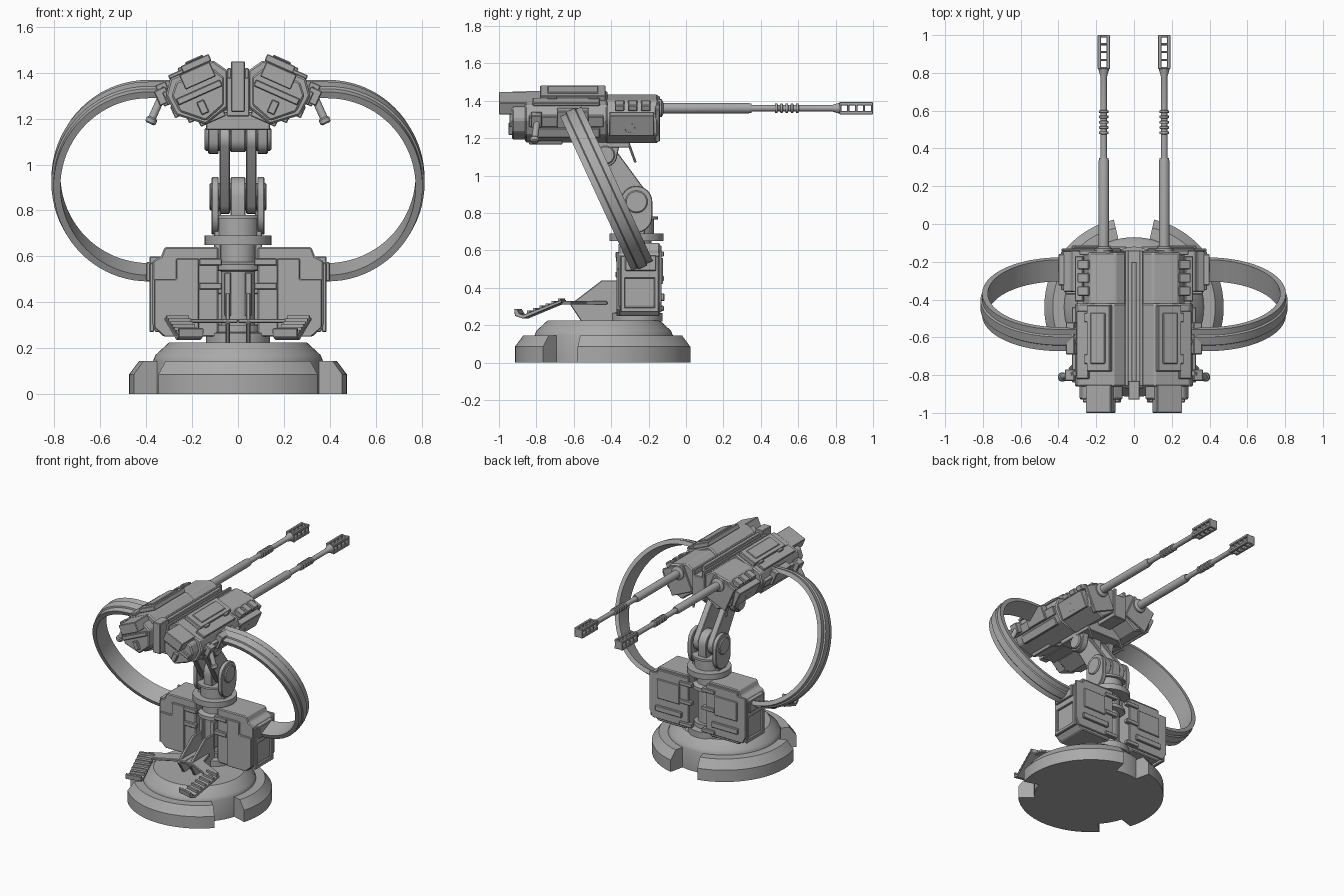
import bpy, bmesh
from math import radians, sin, cos, pi, atan2
from mathutils import Matrix, Vector

if "Cube" in bpy.data.objects:
    bpy.data.objects.remove(bpy.data.objects["Cube"])

grey = bpy.data.materials.new("gunmetal_grey")
grey.use_nodes = True
COLOUR = (0.4, 0.4, 0.4, 1)
grey.diffuse_color = COLOUR
grey.node_tree.nodes["Principled BSDF"].inputs["Base Color"].default_value = COLOUR


def finish(bm, name, mirror=False, bevel=0.0, smooth=False, mat=None):
    if mat:
        bm.transform(mat)
    bmesh.ops.recalc_face_normals(bm, faces=bm.faces)
    me = bpy.data.meshes.new(name)
    bm.to_mesh(me)
    bm.free()
    me.materials.append(grey)
    ob = bpy.data.objects.new(name, me)
    bpy.context.collection.objects.link(ob)
    if smooth:
        bpy.ops.object.select_all(action='DESELECT')
        ob.select_set(True)
        bpy.context.view_layer.objects.active = ob
        bpy.ops.object.shade_smooth_by_angle(angle=radians(30))
    if bevel:
        mod = ob.modifiers.new("Bevel", 'BEVEL')
        mod.width, mod.segments = bevel, 1
        mod.limit_method = 'ANGLE'
    if mirror:
        mod = ob.modifiers.new("Mirror", 'MIRROR')
        mod.use_mirror_merge = False
    return ob


def prism(name, pts, axis, a, b, mirror=True, bevel=0.004, smooth=False, mat=None):
    place = {'x': lambda p, t: (t, p[0], p[1]), 'y': lambda p, t: (p[0], t, p[1]),
             'z': lambda p, t: (p[0], p[1], t)}[axis]
    bm = bmesh.new()
    lo, hi = ([bm.verts.new(place(p, t)) for p in pts] for t in (a, b))
    bm.faces.new(lo)
    bm.faces.new(hi)
    for i in range(len(pts)):
        j = (i + 1) % len(pts)
        bm.faces.new((lo[i], lo[j], hi[j], hi[i]))
    return finish(bm, name, mirror, bevel, smooth, mat)


def box(name, x, y, z, **kw):
    rect = [(x[0], z[0]), (x[1], z[0]), (x[1], z[1]), (x[0], z[1])]
    return prism(name, rect, 'y', y[0], y[1], **kw)


def revolve(name, profile, mat, mirror=False, steps=48, start=0.0, angle=2 * pi, closed=False):
    bm = bmesh.new()
    rot = Matrix.Rotation(start, 3, 'Z')
    vs = [bm.verts.new(rot @ Vector((r, 0, h))) for r, h in profile]
    es = [bm.edges.new(e) for e in zip(vs, vs[1:])]
    if closed:
        face = bm.faces.new(vs)
        geom = [face]
        end = bmesh.ops.spin(bm, geom=geom, axis=(0, 0, 1), angle=angle, steps=steps, use_duplicate=False)
        if face.is_valid is False or not any(f.verts[:] and set(f.verts) == set(vs) for f in bm.faces):
            bm.faces.new(vs)
    else:
        bmesh.ops.spin(bm, geom=vs + es, axis=(0, 0, 1), angle=angle, steps=steps)
    bmesh.ops.remove_doubles(bm, verts=bm.verts, dist=0.0001)
    return finish(bm, name, mirror, 0, True, mat)


def rod(name, p, q, r, mirror=True, steps=24):
    p, q = Vector(p), Vector(q)
    mat = Matrix.Translation(p) @ (q - p).to_track_quat('Z', 'Y').to_matrix().to_4x4()
    h = (q - p).length
    e = min(0.006, r / 4)
    return revolve(name, [(0, 0), (r - e, 0), (r, e), (r, h - e), (r - e, h), (0, h)], mat, mirror, steps)


def capsule(p, rp, q, rq, n=12):
    a = atan2(q[1] - p[1], q[0] - p[0])
    arc = lambda c, r, s: [(c[0] + r * cos(s + pi * i / n), c[1] + r * sin(s + pi * i / n)) for i in range(n + 1)]
    return arc(p, rp, a + pi / 2) + arc(q, rq, a - pi / 2)


# Round base: core, and three outer segments separated by notches
BASE = Matrix.Translation((0, -0.44, 0))
revolve("base_core", [(0, 0), (.37, 0), (.37, .145), (.36, .17), (.30, .225), (0, .225)], BASE, steps=64)
for k in range(3):
    revolve(f"base_segment_{k + 1}", [(.35, 0), (.475, 0), (.475, .085), (.43, .145), (.35, .145)], BASE,
            steps=24, start=radians(103 + 120 * k), angle=radians(94), closed=True)

# Mast with collars
MAST = Matrix.Translation((0, -0.265, 0))
revolve("mast", [(0, .22), (.14, .22), (.14, .265), (.1, .27), (.1, .3), (.075, .3), (.075, .535), (.11, .54),
                 (.11, .565), (.08, .575), (.08, .65), (.145, .65), (.145, .69), (.095, .69), (.095, .765),
                 (.115, .765), (.115, .78), (0, .78)], MAST)
box("mast_strut", (.075, .105), (-.31, -.22), (.55, .8))
box("mast_front_rib", (.03, .06), (-.36, -.30), (.34, .53))

# Foot controls
prism("pedal_gusset", [(-.62, .31), (-.45, .44), (-.34, .44), (-.34, .22), (-.56, .22)], 'x', .035, .055)
prism("pedal_arm", [(0, -.42), (.07, -.42), (.10, -.53), (.28, -.62), (.28, -.69), (.22, -.69), (.06, -.61),
                    (0, -.61)], 'z', .31, .328)
PEDAL = Matrix.Translation((.235, -.78, 0)) @ Matrix.Rotation(radians(-14), 4, 'Z')
prism("pedal", [(.13, .335), (.13, .32), (-.08, .235), (-.125, .25), (-.13, .285), (-.115, .288), (-.1, .262),
                (-.08, .255)], 'x', -.055, .055, mat=PEDAL, bevel=.002)
for i in range(6):
    y = -.06 + i * .034
    box(f"pedal_tread_{i + 1}", (-.05, .05), (y, y + .014), (.258 + i * .0127, .279 + i * .0127),
        mat=PEDAL, bevel=0)

# Ammunition boxes
prism("ammo_box", [(.085, .27), (.1, .25), (.325, .25), (.372, .3), (.372, .58), (.335, .6), (.32, .64), (.085, .64)],
      'y', -.36, -.14, bevel=.006)
prism("ammo_box_front_plate", [(.17, .25), (.32, .25), (.365, .29), (.365, .5), (.27, .5), (.27, .59), (.17, .59)],
      'y', -.372, -.35)
prism("ammo_box_back_plate", [(.07, .27), (.36, .27), (.385, .32), (.385, .6), (.32, .6), (.32, .625), (.07, .625)],
      'y', -.145, -.13)
box("back_rail", (.12, .33), (-.135, -.115), (.33, .37))
box("back_panel", (.14, .32), (-.135, -.122), (.42, .56))
for i, z in enumerate((.29, .45, .58)):
    box(f"back_latch_{i + 1}", (.04, .14), (-.15, -.118), (z - .014, z + .014))
for i, z in enumerate((.47, .575)):
    box(f"front_latch_{i + 1}", (.07, .17), (-.378, -.35), (z - .015, z + .015))
for i, (y, z) in enumerate([((-.35, -.325), (.27, .57)), ((-.17, -.145), (.27, .57)),
                            ((-.34, -.16), (.27, .295)), ((-.34, -.16), (.45, .57))]):
    box(f"side_frame_{i + 1}", (.365, .386), y, z)
box("chute_clamp", (.34, .4), (-.325, -.16), (.49, .575))

# Curved feed chutes, a channel section swept round a tilted arc
DIR, NORMAL = Vector((0, -.42, .908)), Vector((0, .908, .42))
SECTION = [(-.063, -.016), (.063, -.016), (.063, .014), (.03, .014), (.024, .023), (-.024, .023), (-.03, .014),
           (-.063, .014)]
path = []
for i in range(41):
    t = pi / 2 - pi * i / 40
    path.append((Vector((.39 + .4 * cos(t), -.425 - .185 * sin(t), .93 + .4 * sin(t))),
                 Vector((cos(t), 0, 0)) + DIR * sin(t)))
path.insert(0, (path[0][0] - Vector((.12, 0, 0)), path[0][1]))
path.append((path[-1][0] - Vector((.04, 0, 0)), path[-1][1]))
bm = bmesh.new()
rings = [[bm.verts.new(c + NORMAL * a + rad * b) for a, b in SECTION] for c, rad in path]
for r0, r1 in zip(rings, rings[1:]):
    for i in range(len(SECTION)):
        j = (i + 1) % len(SECTION)
        bm.faces.new((r0[i], r0[j], r1[j], r1[i]))
bm.faces.new(rings[0])
bm.faces.new(rings[-1])
finish(bm, "feed_chute", mirror=True, smooth=True)

# Yoke, lifting arm and upper pivot
LOW, HIGH = (-.265, .86), (-.43, 1.11)
prism("yoke_cheek", capsule((-.265, .78), .085, LOW, .085), 'x', .084, .115, smooth=True)
prism("yoke_knuckle", capsule((-.265, .78), .08, LOW, .085), 'x', -.033, .033, mirror=False, smooth=True)
rod("yoke_pin", (-.125, *LOW), (.125, *LOW), .06, mirror=False)
prism("lifting_arm", capsule(LOW, .075, HIGH, .06), 'x', .035, .08, smooth=True)
prism("pivot_bracket", capsule(HIGH, .063, (-.43, 1.19), .08), 'x', .084, .13, smooth=True)
rod("pivot_pin", (-.145, *HIGH), (.145, *HIGH), .05, mirror=False)
prism("pivot_knuckle", capsule(HIGH, .055, (-.43, 1.2), .06), 'x', -.033, .033, mirror=False, smooth=True)
box("cradle_base", (-.14, .14), (-.58, -.3), (1.15, 1.23), mirror=False)

# Centre spine between the gun housings
box("spine", (-.05, .05), (-.87, -.14), (1.21, 1.38), mirror=False)
box("spine_rail", (.028, .048), (-.86, -.14), (1.37, 1.42))
box("spine_ridge", (-.014, .014), (-.84, -.2), (1.37, 1.43), mirror=False)
box("spine_rear_block", (-.03, .03), (-.93, -.83), (1.23, 1.45), mirror=False)

# Gun housings
prism("housing", [(.045, 1.41), (.11, 1.455), (.295, 1.375), (.315, 1.3), (.27, 1.215), (.14, 1.175), (.045, 1.25)],
      'y', -.86, -.42, bevel=.008)
prism("housing_front", [(.045, 1.4), (.1, 1.435), (.235, 1.4), (.27, 1.31), (.25, 1.22), (.14, 1.17), (.045, 1.24)],
      'y', -.43, -.15, bevel=.008)
prism("housing_rear", [(.06, 1.38), (.11, 1.42), (.27, 1.36), (.29, 1.3), (.255, 1.23), (.14, 1.19), (.06, 1.26)],
      'y', -.93, -.85, bevel=.008)
ROLL = Matrix.Translation((.17, 0, 1.33)) @ Matrix.Rotation(radians(24), 4, 'Y')
for name, x, y, z in [
    ("rear_block", (-.09, .055), (-1, -.85), (.02, .09)), ("top_cover", (-.1, .035), (-.78, -.43), (.09, .122)),
    ("top_cover_panel", (-.075, .01), (-.74, -.47), (.12, .13)), ("side_rail", (.12, .153), (-.84, -.44), (-.01, .05)),
    ("top_step", (.03, .1), (-.82, -.46), (.09, .108)), ("rear_ledge", (-.1, .11), (-.945, -.88), (-.03, .0)),
    ("lower_cheek", (.1, .147), (-.8, -.46), (-.075, -.02)), ("rear_latch", (.0, .035), (-.95, -.9), (-.11, -.05)),
    ("front_cheek", (.09, .135), (-.41, -.17), (-.07, .05)), ("chute_inlet", (.12, .17), (-.69, -.52), (-.01, .09)),
    ("under_block", (-.06, .06), (-.84, -.66), (-.155, -.1)), ("front_collar", (-.08, .1), (-.165, -.14), (-.12, .07)),
]:
    box(name, x, y, z, mat=ROLL)
for i in range(3):
    y = -.38 + i * .07
    box(f"vent_block_{i + 1}", (.035, .1), (y, y + .05), (.06, .095), mat=ROLL)
for i in range(2):
    y = -.74 + i * .22
    box(f"cover_hinge_{i + 1}", (.03, .05), (y, y + .05), (.1, .12), mat=ROLL)
rod("cheek_disc", (.25, -.3, 1.27), (.285, -.3, 1.255), .032)
rod("trigger_lever", (.13, -.31, 1.18), (.13, -.27, 1.07), .007, steps=10)

# Hand grips
box("grip_mount", (.13, .185), (-.83, -.77), (.0, .07), mat=ROLL)
rod("grip", (.315, -.79, 1.335), (.38, -.81, 1.19), .017)
rod("grip_cap", (.372, -.81, 1.205), (.384, -.81, 1.178), .024)

# Barrels with cooling ribs and slotted muzzle brakes
ribs = []
for i in range(5):
    y = .475 + i * .028
    ribs += [(.017, y), (.025, y + .002), (.025, y + .014), (.017, y + .016)]
BARREL = Matrix.Translation((.16, 0, 1.36)) @ Matrix.Rotation(radians(-90), 4, 'X')
revolve("barrel", [(0, -.4), (.048, -.4), (.048, -.13), (.028, -.12), (.028, .33), (.024, .35), (.018, .35)] + ribs
        + [(.017, .78), (.032, .83), (0, .83)], BARREL, mirror=True, steps=24)
for i, (sx, sz) in enumerate([(1, 1), (1, -1), (-1, 1), (-1, -1)]):
    cx, cz = .16 + sx * .024, 1.36 + sz * .024
    box(f"brake_rail_{i + 1}", (cx - .009, cx + .009), (.82, 1), (cz - .009, cz + .009), bevel=.003)
for i in range(5):
    y = .82 + i * .042
    box(f"brake_baffle_{i + 1}", (.129, .191), (y, y + .012), (1.329, 1.391), bevel=.003)
